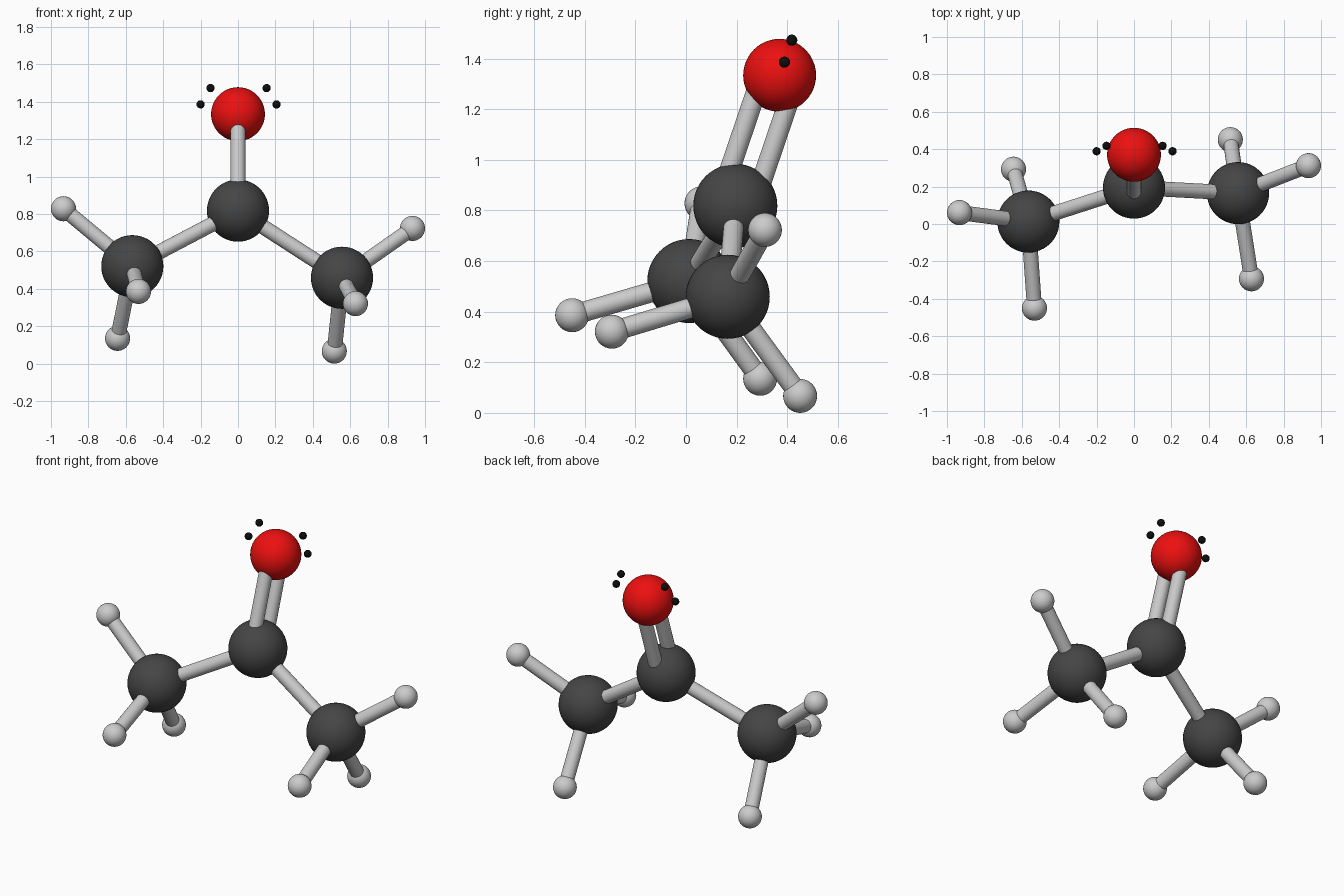
import bpy
from mathutils import Vector

if "Cube" in bpy.data.objects:
    bpy.data.objects.remove(bpy.data.objects["Cube"])


def material(name, rgb):
    m = bpy.data.materials.new(name)
    m.diffuse_color = (*rgb, 1)
    m.use_nodes = True
    m.node_tree.nodes["Principled BSDF"].inputs["Base Color"].default_value = m.diffuse_color
    return m


DARK = material("dark_grey", (0.06, 0.06, 0.06))
RED = material("red", (0.85, 0.005, 0.005))
BLACK = material("black", (0.004, 0.004, 0.004))


def ball(name, pos, radius, mat=None, seg=48):
    bpy.ops.mesh.primitive_uv_sphere_add(segments=seg, ring_count=seg // 2,
                                         radius=radius, location=pos)
    ob = bpy.context.object
    ob.name = name
    bpy.ops.object.shade_smooth()
    if mat:
        ob.data.materials.append(mat)
    return ob


def rod(name, a, b, radius=0.04):
    a, b = Vector(a), Vector(b)
    d = b - a
    bpy.ops.mesh.primitive_cylinder_add(vertices=32, radius=radius, depth=d.length,
                                        location=(a + b) / 2)
    ob = bpy.context.object
    ob.name = name
    ob.rotation_euler = d.to_track_quat('Z', 'Y').to_euler()
    bpy.ops.object.shade_smooth_by_angle()
    return ob


# Central carbon and oxygen
centre = Vector((0, 0.195, 0.818))
oxygen = Vector((0, 0.37, 1.334))
ball("central_carbon", centre, 0.166, DARK)
ball("oxygen", oxygen, 0.144, RED)

# Double bond: two parallel rods in the x = 0 plane
axis = (oxygen - centre).normalized()
side = axis.cross(Vector((1, 0, 0)))
for label, s in (("back", 0.067), ("front", -0.067)):
    rod("double_bond_" + label, centre + side * s, oxygen + side * s)

# Methyl groups: carbon followed by its three hydrogens
methyls = {
    "left": ((-0.565, 0.013, 0.521),
             [(-0.933, 0.061, 0.828), (-0.644, 0.293, 0.135), (-0.532, -0.45, 0.386)]),
    "right": ((0.556, 0.165, 0.459),
              [(0.933, 0.312, 0.723), (0.515, 0.451, 0.067), (0.628, -0.293, 0.321)]),
}
for label, (carbon, hydrogens) in methyls.items():
    ball(label + "_carbon", carbon, 0.166, DARK)
    rod(label + "_carbon_bond", centre, carbon)
    for part, h in zip(("outer", "back", "front"), hydrogens):
        ball(f"{label}_{part}_hydrogen", h, 0.067, seg=32)
        rod(f"{label}_{part}_hydrogen_bond", carbon, h)

# Lone pair electrons on both sides of the oxygen
for label, s in (("left", -1), ("right", 1)):
    ball(label + "_upper_electron", (s * 0.15 + 0.003, 0.418, 1.473), 0.022, BLACK, 24)
    ball(label + "_lower_electron", (s * 0.203 + 0.003, 0.389, 1.386), 0.022, BLACK, 24)
